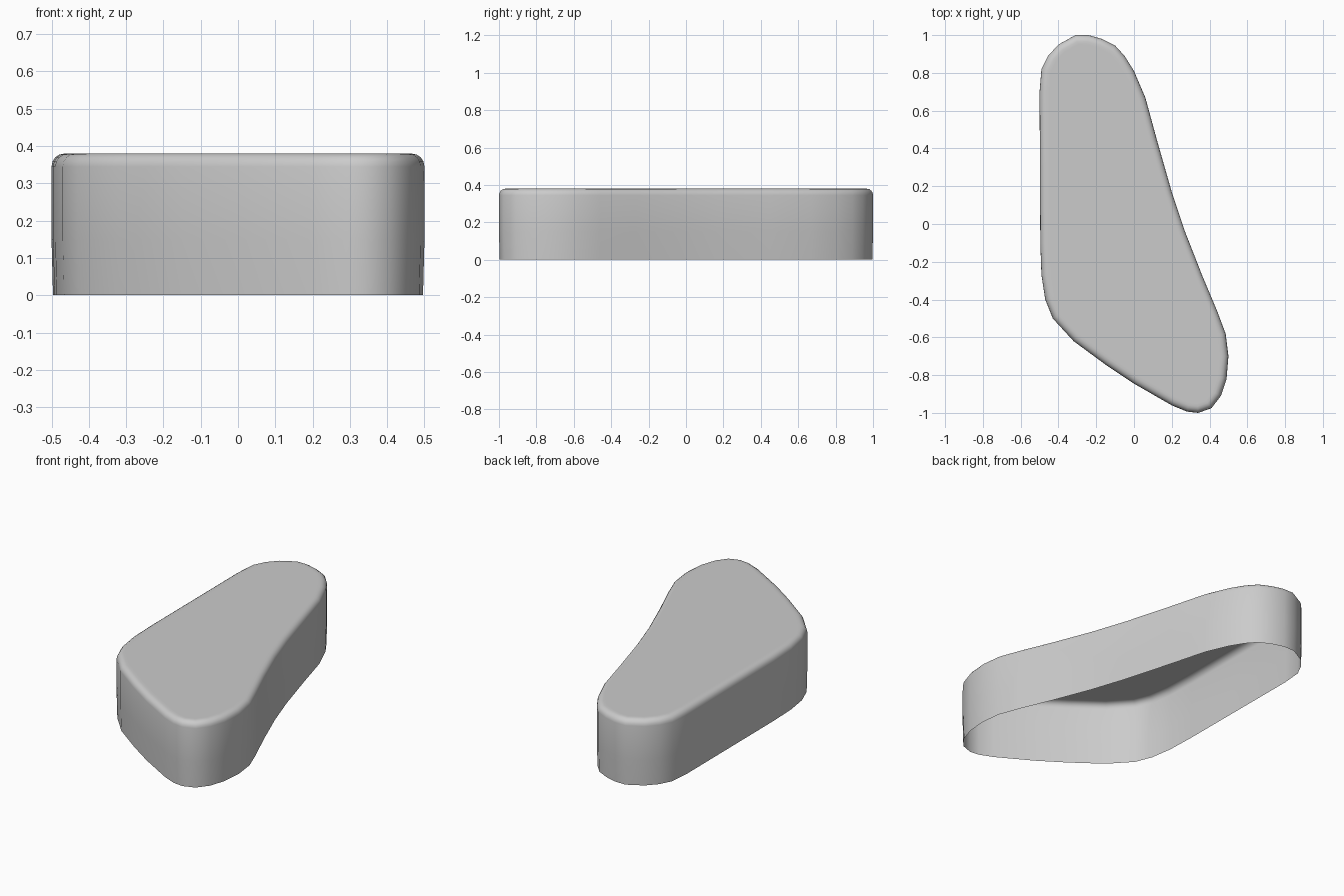
import bpy, bmesh, math
from mathutils import Vector

if "Cube" in bpy.data.objects:
    bpy.data.objects.remove(bpy.data.objects["Cube"])

HEIGHT, RADIUS = 0.38, 0.035

# Plan outline, counter-clockwise from the back end
OUTLINE = [
    (-0.31, 1.0), (-0.40, 0.95), (-0.455, 0.89), (-0.49, 0.82), (-0.50, 0.70),
    (-0.498, 0.30), (-0.496, -0.10), (-0.49, -0.27), (-0.47, -0.40), (-0.43, -0.50),
    (-0.32, -0.62), (-0.15, -0.745), (0.0, -0.845), (0.20, -0.96), (0.28, -0.993),
    (0.34, -1.0), (0.41, -0.975), (0.46, -0.91), (0.49, -0.82), (0.50, -0.70),
    (0.485, -0.58), (0.44, -0.46), (0.36, -0.27), (0.27, -0.04), (0.20, 0.17),
    (0.12, 0.45), (0.06, 0.67), (0.0, 0.81), (-0.05, 0.89), (-0.10, 0.945),
    (-0.17, 0.98), (-0.24, 1.0)]


def inset(points, d):
    """Move every outline point inward along its averaged edge normal."""
    result = []
    for i, p in enumerate(points):
        a, b = Vector(points[i - 1]), Vector(points[(i + 1) % len(points)])
        p = Vector(p)
        t = ((p - a).normalized() + (b - p).normalized()).normalized()
        result.append(p + Vector((-t.y, t.x)) * d)
    return result


# Levels (inset, z): straight wall, rounded rim, flat border of the top
levels = [(0.004, 0.0), (0.0, 0.15), (0.0, HEIGHT - RADIUS)]
for k in range(1, 5):
    a = math.pi / 8 * k
    levels.append((RADIUS * (1 - math.cos(a)), HEIGHT - RADIUS * (1 - math.sin(a))))
levels.append((RADIUS + 0.015, HEIGHT))

# Hollow shell: walls and top, open underneath
bm = bmesh.new()
rings = [[bm.verts.new((p.x, p.y, z)) for p in inset(OUTLINE, d)] for d, z in levels]
n = len(OUTLINE)
for low, high in zip(rings, rings[1:]):
    for i in range(n):
        j = (i + 1) % n
        bm.faces.new((low[i], low[j], high[j], high[i]))
bm.faces.new(rings[-1])
for f in bm.faces:
    f.smooth = True

mesh = bpy.data.meshes.new("rounded_shell")
bm.to_mesh(mesh)
bm.free()
shell = bpy.data.objects.new("rounded_shell", mesh)
bpy.context.collection.objects.link(shell)
